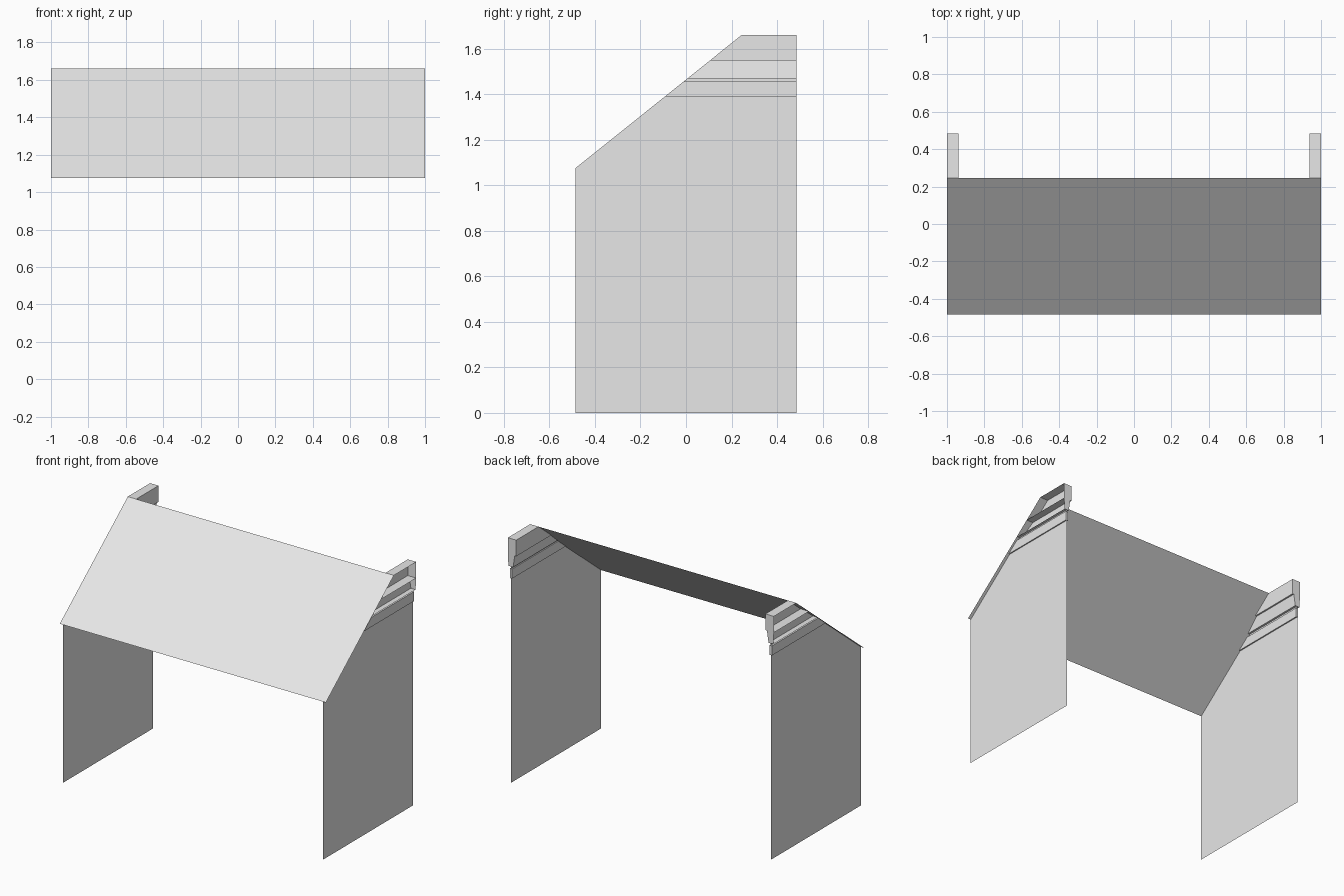
import bpy
import bmesh
from mathutils import Vector

cube = bpy.data.objects.get("Cube")
if cube:
    bpy.data.objects.remove(cube, do_unlink=True)

HALF_WIDTH, FRONT, BACK = 1.0, -0.485, 0.485
EAVE = Vector((0, FRONT, 1.075))
RIDGE = Vector((0, 0.245, 1.66))
ROOF_NORMAL = Vector((1, 0, 0)).cross(RIDGE - EAVE)

grey = bpy.data.materials.new("light_grey")
grey.use_nodes = True
grey.diffuse_color = (0.8, 0.8, 0.8, 1)
grey.node_tree.nodes["Principled BSDF"].inputs["Base Color"].default_value = (0.8, 0.8, 0.8, 1)


def finish(name, bm):
    mesh = bpy.data.meshes.new(name)
    bm.to_mesh(mesh)
    bm.free()
    mesh.materials.append(grey)
    obj = bpy.data.objects.new(name, mesh)
    bpy.context.collection.objects.link(obj)


def side_part(name, side, strips, caps=()):
    """Run (x, z) strips from front to back, trimmed under the roof slope."""
    bm = bmesh.new()
    for strip in strips:
        rows = [[bm.verts.new((side * x, y, z)) for y in (FRONT, BACK)] for x, z in strip]
        for a, b in zip(rows, rows[1:]):
            bm.faces.new((a[0], a[1], b[1], b[0]))
    for cap in caps:
        bm.faces.new([bm.verts.new((side * x, BACK, z)) for x, z in cap])
    bmesh.ops.remove_doubles(bm, verts=bm.verts, dist=0.0001)
    bmesh.ops.bisect_plane(bm, geom=bm.verts[:] + bm.edges[:] + bm.faces[:],
                           plane_co=RIDGE, plane_no=ROOF_NORMAL, clear_outer=True)
    bmesh.ops.recalc_face_normals(bm, faces=bm.faces)
    finish(name, bm)


# Sloping roof sheet
bm = bmesh.new()
corners = [(-HALF_WIDTH, EAVE), (HALF_WIDTH, EAVE), (HALF_WIDTH, RIDGE), (-HALF_WIDTH, RIDGE)]
bm.faces.new([bm.verts.new((x, p.y, p.z)) for x, p in corners])
finish("roof", bm)

# Moulding profiles, open on the outside
cap_profile = [(1, 1.66), (0.937, 1.66), (0.937, 1.55), (1, 1.55)]
cove_profile = [(0.948, 1.55), (0.96, 1.47), (0.995, 1.47)]
cove_end = [(1, 1.55), (0.948, 1.55), (0.96, 1.47), (0.995, 1.47)]
band = [(0.985, 1.455), (0.968, 1.455), (0.968, 1.39), (0.985, 1.39)]
neck = [(0.975, 1.47), (0.975, 1.455)]

for side, label in ((1, "left"), (-1, "right")):
    side_part(label + "_wall", side, [[(0.977, 0), (0.977, 1.39)]])
    side_part(label + "_cap_moulding", side, [cap_profile], [cap_profile])
    side_part(label + "_cove_moulding", side, [cove_profile, neck], [cove_end])
    side_part(label + "_band_moulding", side, [band + band[:1]], [band])
